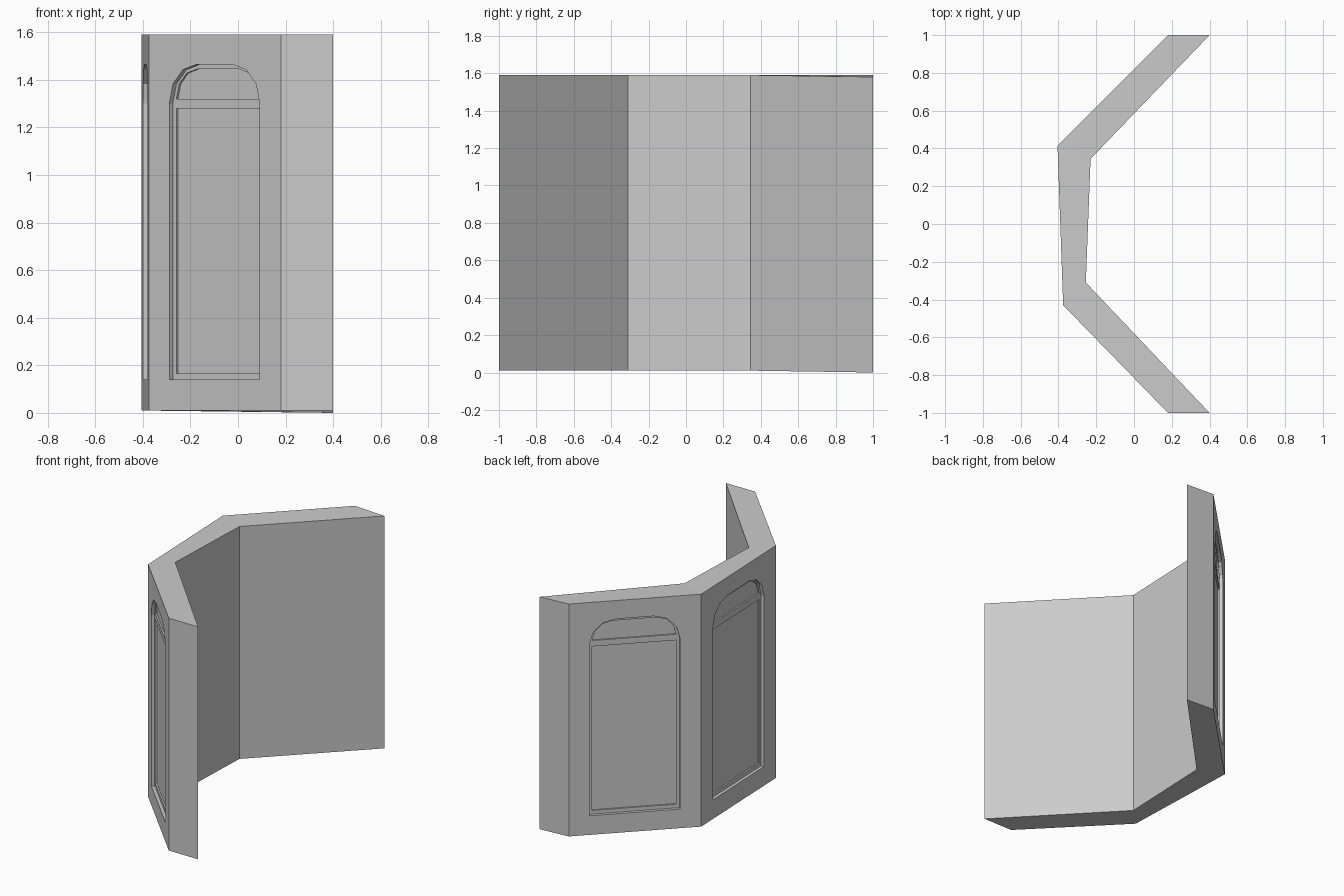
import bpy, bmesh, math
from mathutils import Vector

if "Cube" in bpy.data.objects:
    bpy.data.objects.remove(bpy.data.objects["Cube"])

LOW, HIGH = 0.01, 1.59
OUTER = [(0.18, 1.0), (-0.405, 0.415), (-0.375, -0.43), (0.18, -1.0)]
INNER = [(0.40, 1.0), (-0.23, 0.345), (-0.255, -0.31), (0.40, -1.0)]


def make_object(name, bm):
    bmesh.ops.recalc_face_normals(bm, faces=bm.faces)
    mesh = bpy.data.meshes.new(name)
    bm.to_mesh(mesh)
    bm.free()
    obj = bpy.data.objects.new(name, mesh)
    bpy.context.collection.objects.link(obj)
    return obj


# Three-sided wall: a strip of four cross-sections, closed at both ends
bm = bmesh.new()
rings = []
for i, (o, n) in enumerate(zip(OUTER, INNER)):
    drop = 0.01 if i == 0 else 0.0      # one inner corner sags slightly
    rings.append([bm.verts.new(p) for p in (
        (*o, LOW), (*o, HIGH), (*n, HIGH - drop), (*n, LOW - drop))])
for a, b in zip(rings, rings[1:]):
    for k in range(4):
        j = (k + 1) % 4
        bm.faces.new((a[k], a[j], b[j], b[k]))
bm.faces.new(rings[0])
bm.faces.new(rings[-1])
wall = make_object("bay_wall", bm)


def arch_outline(u0, u1, z0, z1, r):
    """Rectangle with rounded upper corners, three segments each."""
    pts = [(u0, z0), (u1, z0)]
    for cx, start in ((u1 - r, 0), (u0 + r, 90)):
        for k in range(4):
            t = math.radians(start + 30 * k)
            pts.append((cx + r * math.cos(t), z1 - r + r * math.sin(t)))
    return pts


def carve(name, outline, origin, along, inward, depth):
    """Sink an outline into the wall face to the given depth."""
    bm = bmesh.new()
    verts = [bm.verts.new(origin + along * u + Vector((0, 0, z)) - inward * 0.03)
             for u, z in outline]
    face = bm.faces.new(verts)
    ext = bmesh.ops.extrude_face_region(bm, geom=[face])
    moved = [g for g in ext["geom"] if isinstance(g, bmesh.types.BMVert)]
    bmesh.ops.translate(bm, verts=moved, vec=inward * (0.03 + depth))
    if face.is_valid and len(bm.faces) < len(outline) + 2:
        bm.faces.new(verts)
    cutter = make_object(name, bm)
    cutter.hide_render = True
    mod = wall.modifiers.new(name, "BOOLEAN")
    mod.operation = "DIFFERENCE"
    mod.solver = "EXACT"
    mod.object = cutter
    bpy.context.view_layer.objects.active = wall
    bpy.ops.object.modifier_apply(modifier=mod.name)
    bpy.data.objects.remove(cutter)


# Arched window on each outer face: frame recess, lower pane, arched upper pane
for a, b in zip(OUTER, OUTER[1:]):
    a, b = Vector((*a, 0)), Vector((*b, 0))
    length = (b - a).length
    along = (b - a).normalized()
    inward = Vector((-along.y, along.x, 0))
    u0, u1 = 0.155 * length, 0.84 * length
    v0, v1 = u0 + 0.021, u1 - 0.021
    carve("frame_cut", arch_outline(u0, u1, 0.14, 1.465, 0.165),
          a, along, inward, 0.021)
    carve("lower_pane_cut", [(v0, 0.165), (v1, 0.165), (v1, 1.28), (v0, 1.28)],
          a, along, inward, 0.031)
    # upper pane: the part of the inset arch above the crossbar
    carve("upper_pane_cut", arch_outline(v0, v1, 1.32, 1.445, 0.125),
          a, along, inward, 0.031)
